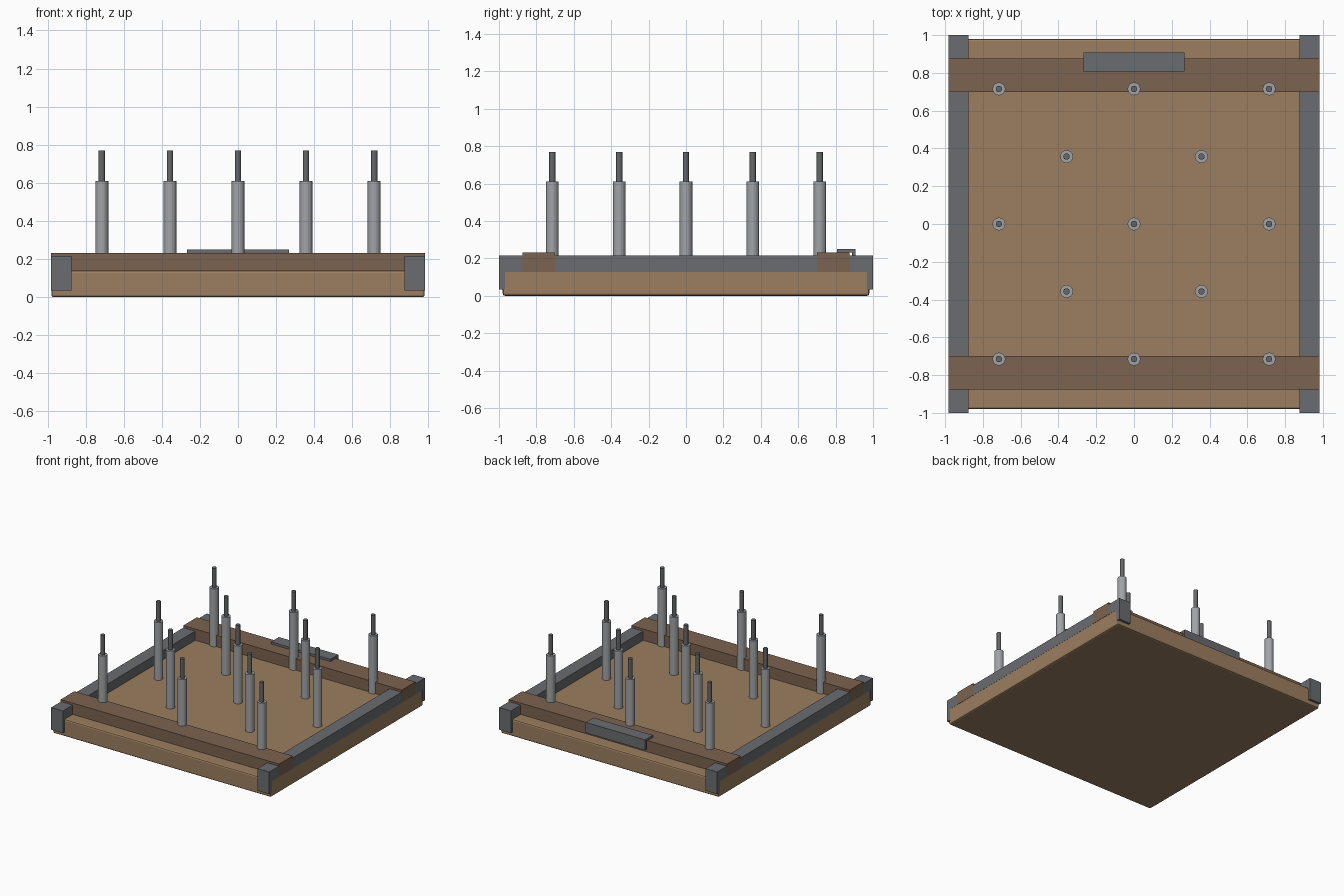
import bpy, bmesh
from math import pi

if "Cube" in bpy.data.objects:
    bpy.data.objects.remove(bpy.data.objects["Cube"])


def material(name, r, g, b):
    m = bpy.data.materials.new(name)
    m.diffuse_color = (r, g, b, 1)
    m.use_nodes = True
    m.node_tree.nodes["Principled BSDF"].inputs["Base Color"].default_value = m.diffuse_color
    return m


BOARD = material("light_wood", 0.33, 0.21, 0.115)
BATTEN = material("dark_wood", 0.20, 0.125, 0.08)
STEEL = material("dark_steel", 0.145, 0.15, 0.16)
TUBE = material("bright_steel", 0.36, 0.37, 0.39)
PIN = material("pin_steel", 0.13, 0.135, 0.14)


def finish(name, bm, mat):
    bmesh.ops.recalc_face_normals(bm, faces=bm.faces)
    me = bpy.data.meshes.new(name)
    bm.to_mesh(me)
    bm.free()
    me.materials.append(mat)
    ob = bpy.data.objects.new(name, me)
    bpy.context.collection.objects.link(ob)
    return ob


def box(name, lo, hi, mat, bevel=0):
    bm = bmesh.new()
    bmesh.ops.create_cube(bm, size=1)
    for v in bm.verts:
        v.co = [(a + b) / 2 + c * (b - a) for a, b, c in zip(lo, hi, v.co)]
    ob = finish(name, bm, mat)
    if bevel:
        mod = ob.modifiers.new("soft_edges", "BEVEL")
        mod.width = bevel
        mod.segments = 2
    return ob


def extrude_x(name, profile, x0, x1, mat):
    """Extrude a closed (y, z) profile from x0 to x1."""
    bm = bmesh.new()
    face = bm.faces.new([bm.verts.new((x0, y, z)) for y, z in profile])
    out = bmesh.ops.extrude_face_region(bm, geom=[face])
    moved = [g for g in out["geom"] if isinstance(g, bmesh.types.BMVert)]
    bmesh.ops.translate(bm, verts=moved, vec=(x1 - x0, 0, 0))
    return finish(name, bm, mat)


def cylinder(name, x, y, z0, z1, r, mat, sides=20):
    bm = bmesh.new()
    bmesh.ops.create_cone(bm, cap_ends=True, segments=sides,
                          radius1=r, radius2=r, depth=z1 - z0)
    bmesh.ops.translate(bm, verts=bm.verts, vec=(x, y, (z0 + z1) / 2))
    return finish(name, bm, mat)


# Base board with softened edges
box("base_board", (-0.98, -0.98, 0), (0.98, 0.98, 0.14), BOARD, 0.012)

# Wooden battens across the front and back
box("front_batten", (-0.982, -0.875, 0.128), (0.982, -0.70, 0.232), BATTEN)
box("back_batten", (-0.982, 0.70, 0.128), (0.982, 0.875, 0.232), BATTEN)

# Steel side rails whose ends hook down over the board
hook = [(-1, 0.035), (-0.967, 0.035), (-0.967, 0.128), (0.967, 0.128),
        (0.967, 0.035), (1, 0.035), (1, 0.215), (-1, 0.215)]
extrude_x("left_rail", hook, -0.981, -0.875, STEEL)
extrude_x("right_rail", hook, 0.875, 0.981, STEEL)

# Angled handle plate folded over the back batten
plate = [(0.807, 0.232), (0.807, 0.25), (0.907, 0.25),
         (0.907, 0.165), (0.887, 0.165), (0.887, 0.232)]
extrude_x("handle_plate", plate, -0.267, 0.267, STEEL)

# Thirteen posts: a 3 x 3 grid with four more between
spots = [(x, y) for x in (-0.715, 0, 0.715) for y in (-0.715, 0, 0.715)]
spots += [(x, y) for x in (-0.357, 0.357) for y in (-0.357, 0.357)]
for i, (x, y) in enumerate(spots, 1):
    cylinder(f"post_sleeve_{i}", x, y, 0.13, 0.61, 0.034, TUBE)
    cylinder(f"post_pin_{i}", x, y, 0.60, 0.77, 0.017, PIN, 16)
